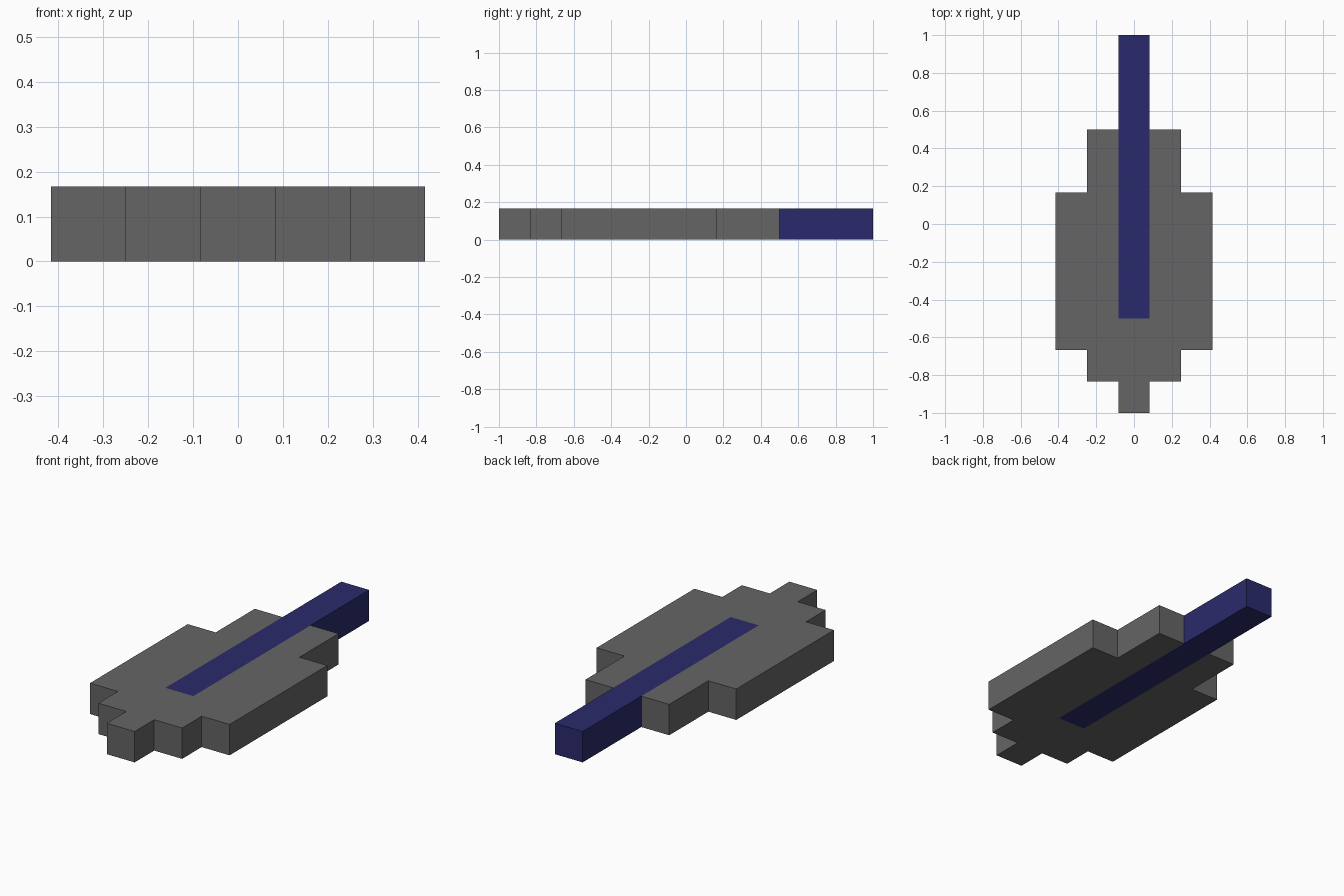
import bpy
import bmesh

if "Cube" in bpy.data.objects:
    bpy.data.objects.remove(bpy.data.objects["Cube"])

U = 1 / 6  # one block of the stepped grid


def prism(name, right_half, colour_name, colour):
    """Mirror a half outline across x = 0 and extrude it one block high."""
    outline = right_half + [(-x, y) for x, y in reversed(right_half)]
    bm = bmesh.new()
    face = bm.faces.new([bm.verts.new((x * U, y * U, 0)) for x, y in outline])
    top = bmesh.ops.extrude_face_region(bm, geom=[face])["geom"]
    bmesh.ops.translate(bm, vec=(0, 0, U),
                        verts=[g for g in top if isinstance(g, bmesh.types.BMVert)])
    bmesh.ops.recalc_face_normals(bm, faces=bm.faces)
    mesh = bpy.data.meshes.new(name)
    bm.to_mesh(mesh)
    bm.free()
    material = bpy.data.materials.new(colour_name)
    material.diffuse_color = (*colour, 1)
    material.use_nodes = True
    material.node_tree.nodes["Principled BSDF"].inputs["Base Color"].default_value = material.diffuse_color
    mesh.materials.append(material)
    bpy.context.collection.objects.link(bpy.data.objects.new(name, mesh))


# Stepped blade with an open slot for the shaft
prism("blade", [(0.5, -6), (0.5, -5), (1.5, -5), (1.5, -4), (2.5, -4), (2.5, 1),
                (1.5, 1), (1.5, 3), (0.5, 3), (0.5, -3)],
      "dark_grey", (0.13, 0.13, 0.13))

# Straight shaft set into the slot and sticking out at the back
prism("shaft", [(0.5, -3), (0.5, 6)], "navy", (0.023, 0.023, 0.15))
